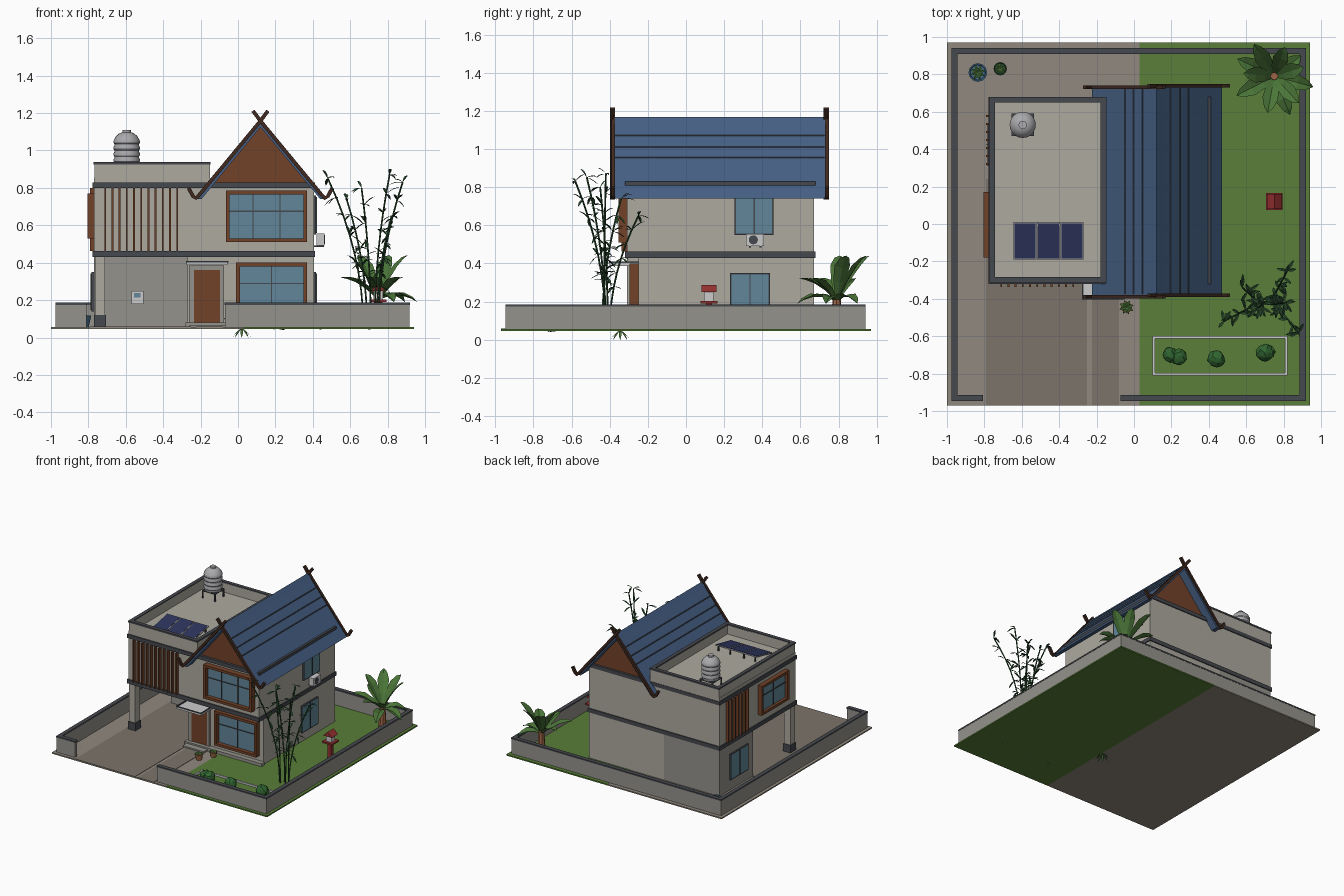
import bpy, bmesh, math, random
from mathutils import Vector, Matrix

if "Cube" in bpy.data.objects:
    bpy.data.objects.remove(bpy.data.objects["Cube"])

random.seed(4)
mats = {}
COL = dict(wall=(.42, .40, .35), wall2=(.30, .29, .26), dark=(.06, .065, .075), wood=(.17, .055, .022),
           darkwood=(.05, .022, .014), glass=(.12, .24, .32), roof=(.06, .115, .23), navy=(.025, .035, .11),
           grass=(.10, .21, .04), pave=(.28, .25, .21), drive=(.20, .175, .145), tank=(.4, .4, .42),
           leaf=(.07, .18, .04), leaf2=(.025, .08, .03), bush=(.03, .13, .03), clay=(.35, .13, .06),
           pot=(.06, .15, .25), red=(.3, .03, .03), gold=(.6, .35, .05), white=(.6, .6, .58))


def finish(name, bm, col, M=None):
    if M:
        bm.transform(M)
    me = bpy.data.meshes.new(name)
    bm.to_mesh(me)
    bm.free()
    if col not in mats:
        mats[col] = bpy.data.materials.new(col)
        mats[col].diffuse_color = (*COL[col], 1)
    me.materials.append(mats[col])
    ob = bpy.data.objects.new(name, me)
    bpy.context.collection.objects.link(ob)
    return ob


def boxes(name, col, *bs, M=None):
    bm = bmesh.new()
    for x0, x1, y0, y1, z0, z1 in bs:
        m = Matrix.Translation(((x0+x1)/2, (y0+y1)/2, (z0+z1)/2)) @ Matrix.Diagonal((x1-x0, y1-y0, z1-z0, 1))
        bmesh.ops.create_cube(bm, size=1, matrix=m)
    return finish(name, bm, col, M)


def ring(x0, x1, y0, y1, z0, z1, t):
    return [(x0, x1, y0, y0+t, z0, z1), (x0, x1, y1-t, y1, z0, z1),
            (x0, x0+t, y0+t, y1-t, z0, z1), (x1-t, x1, y0+t, y1-t, z0, z1)]


def prism(name, col, prof, y0, y1):
    bm = bmesh.new()
    f = bm.faces.new([bm.verts.new((x, y0, z)) for x, z in prof])
    r = bmesh.ops.extrude_face_region(bm, geom=[f])
    bmesh.ops.translate(bm, vec=(0, y1-y0, 0), verts=[v for v in r['geom'] if isinstance(v, bmesh.types.BMVert)])
    bmesh.ops.recalc_face_normals(bm, faces=bm.faces)
    return finish(name, bm, col)


def lathe(name, col, prof, c, n=16):
    bm = bmesh.new()
    vs = [bm.verts.new((r, 0, z)) for r, z in prof]
    es = [bm.edges.new(p) for p in zip(vs, vs[1:])]
    bmesh.ops.spin(bm, geom=vs+es, axis=(0, 0, 1), cent=(0, 0, 0), steps=n, angle=2*math.pi)
    bmesh.ops.remove_doubles(bm, verts=bm.verts, dist=1e-5)
    bmesh.ops.recalc_face_normals(bm, faces=bm.faces)
    return finish(name, bm, col, Matrix.Translation(c))


def tube(bm, pts, r, n=6):
    pts = [Vector(p) for p in pts]
    rings = []
    for i, p in enumerate(pts):
        d = (pts[min(i+1, len(pts)-1)] - pts[max(i-1, 0)]).normalized()
        a = d.cross(Vector((0, 1, 0.01))).normalized()
        b = d.cross(a)
        rings.append([bm.verts.new(p + r*(a*math.cos(t) + b*math.sin(t)))
                      for t in [2*math.pi*(k+.5)/n for k in range(n)]])
    for A, B in zip(rings, rings[1:]):
        for k in range(n):
            bm.faces.new((A[k], A[(k+1) % n], B[(k+1) % n], B[k]))
    bm.faces.new(rings[0][::-1])
    bm.faces.new(rings[-1])


def blade(bm, p, ang, length, rise, droop, w):
    # folded leaf: centre spine with two raised edges
    d, s = Vector((math.cos(ang), math.sin(ang), 0)), Vector((-math.sin(ang), math.cos(ang), 0))
    rows = []
    for t, k in ((0, .12), (.3, .8), (.6, 1), (.85, .6), (1, .04)):
        q = Vector(p) + d*length*t + Vector((0, 0, rise*t - droop*t*t))
        up = Vector((0, 0, .2*w*k))
        rows.append([bm.verts.new(v) for v in (q + s*w*k/2 + up, q, q - s*w*k/2 + up)])
    for A, B in zip(rows, rows[1:]):
        for k in (0, 1):
            bm.faces.new((A[k], A[k+1], B[k+1], B[k]))


def window(name, face, at, u0, u1, z0, z1, depth, nx, nz, col='wood', t=.02):
    # built facing -y, then turned to its wall
    M = Matrix.Rotation(face, 4, 'Z') @ Matrix.Translation((0, -at, 0))
    y0 = -depth
    boxes(name + "_frame", col, (u0, u1, y0, 0, z1-t, z1), (u0, u1, y0, 0, z0, z0+t),
          (u0, u0+t, y0, 0, z0, z1), (u1-t, u1, y0, 0, z0, z1), M=M)
    boxes(name + "_glass", 'glass', (u0+t, u1-t, -.012, 0, z0+t, z1-t), M=M)
    bars = [(u0+(u1-u0)*i/nx-.003, u0+(u1-u0)*i/nx+.003, -.018, 0, z0+t, z1-t) for i in range(1, nx)]
    bars += [(u0+t, u1-t, -.018, 0, z0+(z1-z0)*.6-.003, z0+(z1-z0)*.6+.003)] if nz > 1 else []
    boxes(name + "_bars", 'dark', *bars, M=M)


# Ground
boxes("paving", 'pave', (-1, .03, -.97, .97, .045, .055))
boxes("lawn", 'grass', (.03, .94, -.97, .97, .045, .056))
boxes("driveway", 'drive', (-.79, -.25, -.97, .24, .05, .058), (-.225, -.08, -.97, -.3, .05, .058))

# Boundary wall with caps
fence = [(-.975, -.945, -.945, .94, 0, 1), (.887, .917, -.945, .94, 0, 1), (-.945, .887, .91, .94, 0, 1),
         (-.945, -.81, -.945, -.915, 0, 1), (-.07, .887, -.945, -.915, 0, 1)]
boxes("boundary_wall", 'wall2', *[(*b[:4], .05, .175) for b in fence])
boxes("boundary_cap", 'dark', *[(b[0]-.002, b[1]+.002, b[2]-.002, b[3]+.002, .175, .186) for b in fence])

# House body
boxes("ground_floor", 'wall', (-.27, .405, -.25, .67, .05, .43))
boxes("store_room", 'wall2', (-.77, -.27, .24, .67, .05, .43))
boxes("upper_floor", 'wall', (-.77, .405, -.31, .67, .46, .80))
boxes("floor_bands", 'dark', (-.778, .413, -.32, .678, .43, .462), (-.778, .413, -.32, .678, .80, .83))
boxes("porch_step", 'wall2', (-.28, .415, -.29, -.25, .05, .08), (-.26, -.07, -.34, -.29, .05, .068))
boxes("carport_column", 'wall', (-.765, -.71, -.31, -.25, .05, .43))
boxes("column_base", 'dark', (-.77, -.705, -.315, -.245, .05, .12))

# Flat roof and parapet
boxes("flat_roof", 'wall', (-.77, -.15, -.31, .67, .83, .855))
boxes("parapet", 'wall', *ring(-.768, -.15, -.31, .675, .83, .93, .026))
boxes("parapet_cap", 'dark', *ring(-.772, -.148, -.314, .679, .925, .938, .03))

# Gabled roof
prism("roof", 'roof', [(-.225, .74), (.12, 1.16), (.47, .74), (.44, .74), (.12, 1.125), (-.195, .74)], -.38, .73)
prism("ridge_cap", 'roof', [(.09, 1.13), (.12, 1.168), (.15, 1.13)], -.38, .73)
for i, y in enumerate((-.30, .65)):
    prism(f"gable_{i}", 'wood', [(-.14, .82), (.12, 1.13), (.38, .82)], y, y+.01)
bm = bmesh.new()
for z in (.955, 1.01, 1.07, 1.135):
    for x in (.12 + (1.16-z)*.833, .12 - (1.16-z)*.821):
        tube(bm, [(x, -.375, z), (x + .0001, .725, z)], .004, 4)
finish("roof_seams", bm, 'dark')
bm = bmesh.new()
for y in (-.385, .735):
    for s in (-1, 1):
        tube(bm, [(.12 + s*x, y + s*.004, z) for x, z in
                  ((-.04, 1.212), (0, 1.158), (.18, .94), (.325, .765), (.345, .745), (.36, .755), (.385, .80))], .014, 4)
finish("barge_boards", bm, 'darkwood')

# Windows
R = math.pi/2
window("upper_front_window", 0, .31, -.065, .37, .51, .785, .045, 3, 2)
window("lower_front_window", 0, .25, -.01, .37, .12, .40, .045, 2, 2)
window("upper_right_window", R, .405, .255, .46, .55, .76, .012, 2, 1, 'dark', .008)
window("lower_right_window", R, .405, .23, .44, .13, .35, .012, 2, 1, 'dark', .008)
window("upper_left_window", -R, .77, -.17, .18, .53, .77, .035, 2, 2)
window("lower_left_window", -R, .77, -.54, -.31, .14, .35, .012, 2, 1, 'dark', .008)

# Door, canopy and wall box
boxes("door_frame", 'wall2', (-.262, -.235, -.265, -.25, .08, .385), (-.095, -.075, -.265, -.25, .08, .385),
      (-.235, -.095, -.265, -.25, .36, .385))
boxes("door", 'wood', (-.235, -.095, -.26, -.25, .08, .36))
boxes("canopy", 'white', (-.275, -.055, -.40, -.25, .388, .402))
boxes("canopy_trim", 'dark', *ring(-.278, -.052, -.403, -.25, .402, .41, .008))
boxes("charger", 'white', (-.57, -.505, .215, .24, .18, .25))
boxes("charger_screen", 'glass', (-.555, -.52, .212, .216, .215, .238))

# Timber slats
boxes("front_slats", 'wood', *[(x-.005, x+.005, -.338, -.31, .462, .80) for x in [-.71+.0385*i for i in range(11)]])
boxes("side_slats", 'wood', *[(-.79, -.77, y-.005, y+.005, .462, .80) for y in [.32+.043*i for i in range(7)]])

# Air conditioner
boxes("air_conditioner", 'white', (.42, .462, .315, .41, .492, .555))
boxes("air_conditioner_bracket", 'dark', (.4, .46, .33, .34, .484, .492), (.4, .46, .385, .395, .484, .492))
bm = bmesh.new()
bmesh.ops.create_cone(bm, cap_ends=True, segments=16, radius1=.024, radius2=.024, depth=.004,
                      matrix=Matrix.Translation((.463, .353, .524)) @ Matrix.Rotation(R, 4, 'Y'))
finish("air_conditioner_fan", bm, 'dark')

# Solar panels
for i in range(3):
    M = Matrix.Translation((-.583 + .126*i, -.09, .885)) @ Matrix.Rotation(.2, 4, 'X')
    boxes(f"solar_frame_{i}", 'tank', (-.061, .061, -.102, .102, -.006, .002), M=M)
    boxes(f"solar_cells_{i}", 'navy', (-.056, .056, -.096, .096, .002, .004), M=M)
boxes("solar_legs", 'dark', *[(x-.004, x+.004, -.01, 0, .85, .9) for x in (-.62, -.52, -.395, -.29)])

# Water tank on legs
prof = [(0, .92), (.062, .92), (.066, .93)]
for k in range(4):
    z = .935 + .033*k
    prof += [(.066, z), (.07, z+.006), (.07, z+.018), (.066, z+.026)]
tank = lathe("water_tank", 'tank', prof + [(.058, 1.075), (.04, 1.092), (.022, 1.097), (.022, 1.11), (0, 1.11)],
             (-.595, .53, 0), 20)
boxes("tank_stand", 'dark', (-.655, -.535, .47, .59, .912, .92),
      *[(-.595+sx*.055-.005, -.595+sx*.055+.005, .53+sy*.055-.005, .53+sy*.055+.005, .85, .915)
        for sx in (-1, 1) for sy in (-1, 1)])

# Shrine on a post
boxes("shrine_post", 'red', (.735, .765, .105, .135, .05, .19), (.705, .795, .075, .165, .19, .203))
boxes("shrine_house", 'white', (.725, .775, .095, .145, .203, .255))
prism("shrine_roof", 'red', [(.71, .25), (.75, .288), (.79, .25)], .08, .16)

# Planter bed and bushes
boxes("planter_border", 'white', *ring(.10, .82, -.81, -.60, .05, .07, .013))
bm = bmesh.new()
for x, y, r in ((.195, -.70, .042), (.24, -.71, .045), (.44, -.72, .048), (.70, -.69, .048), (.725, -.68, .03)):
    bmesh.ops.create_icosphere(bm, subdivisions=2, radius=r, matrix=Matrix.Translation((x, y, .055+r*.75)))
for v in bm.verts:
    v.co += Vector([random.uniform(-.004, .004) for _ in range(3)])
finish("bushes", bm, 'bush')

# Broad-leaf tree in the back corner
lathe("broadleaf_trunk", 'clay', [(0, .05), (.032, .05), (.02, .24), (0, .24)], (.75, .79, 0), 8)
bm = bmesh.new()
for k in range(11):
    a = k*2.4 + .3
    blade(bm, (.75, .79, .2), a, random.uniform(.16, .23), (.36, .22, .12)[k % 3], (.12, .1, .13)[k % 3], .085)
finish("broadleaf_leaves", bm, 'leaf')

# Bamboo clump
stems, leaves = bmesh.new(), bmesh.new()
for bx, by, tx, ty, tz in ((.67, -.42, .48, -.52, .85), (.69, -.44, .58, -.34, .74), (.71, -.41, .66, -.45, .8),
                           (.73, -.43, .81, -.42, .87), (.75, -.42, .88, -.58, .83), (.74, -.40, .82, -.25, .65)):
    P = [Vector((bx + (tx-bx)*t*t, by + (ty-by)*t*t, .05 + (tz-.05)*t)) for t in [i/8 for i in range(9)]]
    tube(stems, P, .005, 5)
    for i in range(3, 9):
        for _ in range(3):
            blade(leaves, P[i], random.uniform(0, 6.28), random.uniform(.04, .075), random.uniform(-.03, .07), .02, .017)
finish("bamboo_stems", stems, 'leaf2')
finish("bamboo_leaves", leaves, 'leaf2')

# Potted plants
for i, (x, y, r, h, col) in enumerate(((-.04, -.445, .03, .055, 'clay'), (.02, -.345, .028, .05, 'clay'),
                                       (-.835, .81, .05, .07, 'pot'), (-.715, .83, .036, .055, 'leaf2'))):
    lathe(f"pot_{i}", col, [(0, 0), (r*.7, 0), (r, h), (r*.85, h), (r*.8, h*.85), (0, h*.85)], (x, y, .048), 12)
    bm = bmesh.new()
    for k in range(8):
        top = .05 + h*.85
        if i == 1:
            blade(bm, (x, y, .05), k*.785, .05, -.03, .02, .014)
        blade(bm, (x, y, top), k*.785 + .3, r*1.3 if i < 2 else r*.8, .03, .03, .016)
    finish(f"pot_plant_{i}", bm, 'leaf')

# Soft shading on the round tank
bpy.context.view_layer.objects.active = tank
tank.select_set(True)
bpy.ops.object.shade_smooth_by_angle()

for m in bpy.data.materials:
    if m.users and not m.is_grease_pencil:
        m.use_nodes = True
        m.node_tree.nodes["Principled BSDF"].inputs["Base Color"].default_value = m.diffuse_color
